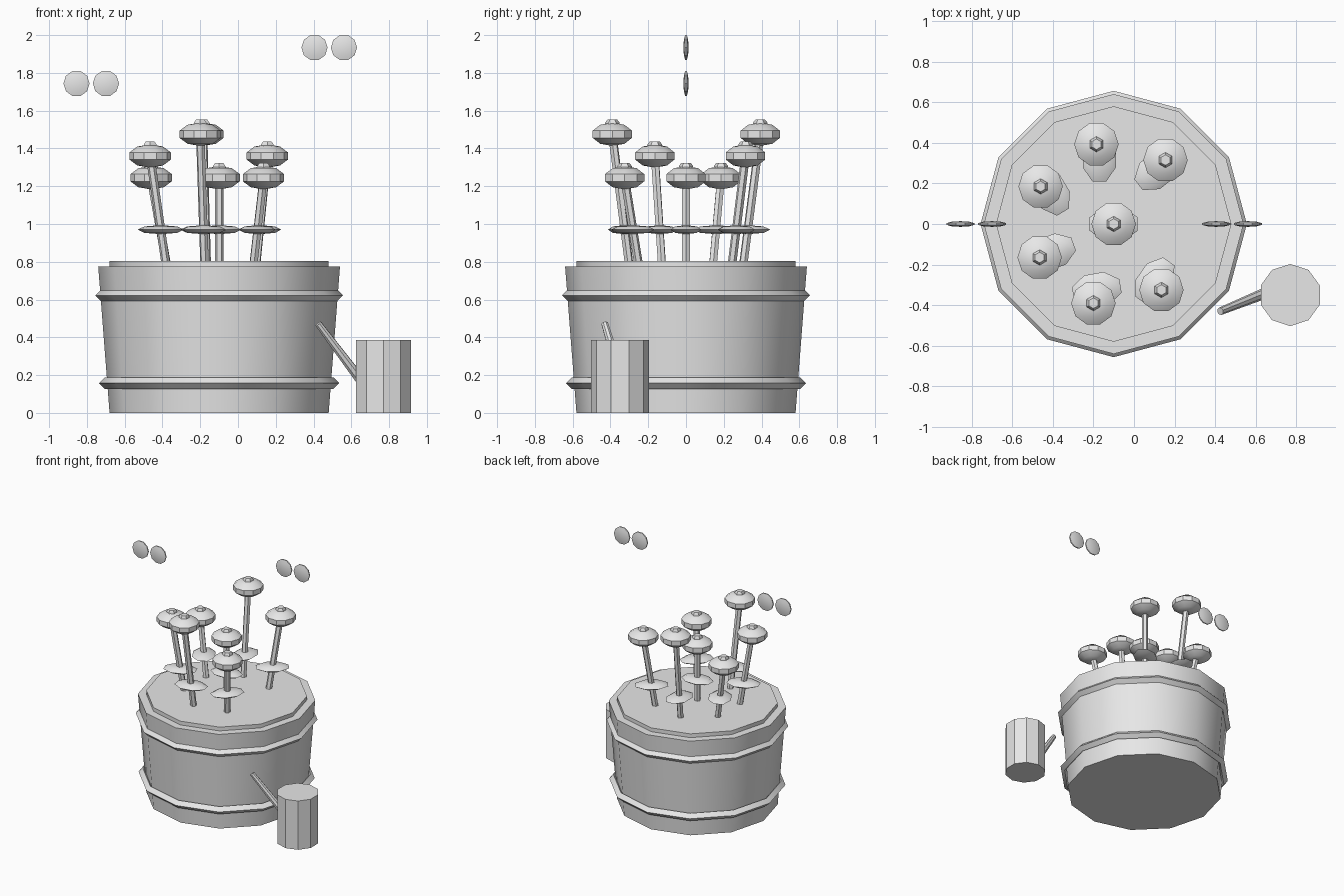
import bpy, bmesh, math
from mathutils import Vector, Matrix

cube = bpy.data.objects.get("Cube")
if cube:
    bpy.data.objects.remove(cube, do_unlink=True)

grey = bpy.data.materials.new("plain_grey")
grey.use_nodes = True
colour = (0.8, 0.8, 0.8, 1)
grey.diffuse_color = colour
grey.node_tree.nodes["Principled BSDF"].inputs["Base Color"].default_value = colour


def lathe(name, profile, sides, matrix, phase=0.0, closed=False):
    """Spin a (radius, height) profile around z, then place it with a matrix."""
    bm = bmesh.new()
    rings = []
    for r, z in profile:
        if r == 0:
            rings.append([bm.verts.new((0, 0, z))] * sides)
            continue
        angles = [math.tau * i / sides + phase for i in range(sides)]
        rings.append([bm.verts.new((r * math.cos(a), r * math.sin(a), z)) for a in angles])
    pairs = list(zip(rings, rings[1:]))
    if closed:
        pairs.append((rings[-1], rings[0]))
    for low, high in pairs:
        for i in range(sides):
            j = (i + 1) % sides
            corners = list(dict.fromkeys((low[i], low[j], high[j], high[i])))
            bm.faces.new(corners)
    if not closed:
        for ring, (r, z) in ((rings[0], profile[0]), (rings[-1], profile[-1])):
            if r > 0:
                bm.faces.new(ring)
    bmesh.ops.recalc_face_normals(bm, faces=bm.faces)
    mesh = bpy.data.meshes.new(name)
    bm.to_mesh(mesh)
    bm.free()
    mesh.transform(matrix)
    mesh.materials.append(grey)
    obj = bpy.data.objects.new(name, mesh)
    bpy.context.collection.objects.link(obj)
    bpy.ops.object.select_all(action='DESELECT')
    obj.select_set(True)
    bpy.context.view_layer.objects.active = obj
    bpy.ops.object.shade_smooth_by_angle(angle=math.radians(35))
    return obj


def ball(rings):
    """Profile of a unit sphere with the given number of bands."""
    steps = [math.pi * i / rings for i in range(1, rings)]
    return [(0, -1)] + [(math.sin(a), -math.cos(a)) for a in steps] + [(0, 1)]


def rod(name, start, end, r_start, r_end, sides):
    """Tapered rod between two points."""
    axis = end - start
    turn = axis.to_track_quat('Z', 'Y').to_matrix().to_4x4()
    profile = [(r_start, 0), (r_end, axis.length)]
    return lathe(name, profile, sides, Matrix.Translation(start) @ turn)


def placed(position, scale=(1, 1, 1), spin=0.0):
    return (Matrix.Translation(position) @ Matrix.Rotation(spin, 4, 'Z')
            @ Matrix.Diagonal((*scale, 1)))


centre = Vector((-0.1, 0, 0))

# Tub, soil and two hoops
lathe("tub", [(0.58, 0), (0.64, 0.775)], 12, placed(centre))
lathe("soil", [(0.58, 0.7), (0.58, 0.805)], 12, placed(centre))
for name, radius, z in (("lower_hoop", 0.606, 0.157), ("upper_hoop", 0.626, 0.622)):
    diamond = [(radius - 0.03, z), (radius, z - 0.03), (radius + 0.03, z), (radius, z + 0.03)]
    lathe(name, diamond, 12, placed(centre), closed=True)

# Flowers: head x, y, z and the turn of the leaf in degrees
flowers = [
    (-0.1, 0, 1.245, 0),
    (-0.46, 0.185, 1.245, -59),
    (-0.185, 0.393, 1.475, 90),
    (0.155, 0.315, 1.36, 38),
    (0.135, -0.325, 1.245, 55),
    (-0.2, -0.39, 1.475, 10),
    (-0.465, -0.165, 1.36, 20),
]
for n, (x, y, z, turn) in enumerate(flowers, 1):
    head = Vector((x, y, z))
    base = centre.lerp(Vector((x, y, 0)), 0.77)
    base.z = 0.78
    leaf = base.lerp(head, (0.97 - base.z) / (z - base.z))
    rod(f"stem_{n}", base, head, 0.023, 0.023, 6)
    lathe(f"leaf_{n}", ball(4), 8, placed(leaf, (0.128, 0.088, 0.024), math.radians(turn)),
          phase=math.pi / 8)
    lathe(f"flower_head_{n}", ball(5), 10, placed(head, (0.115, 0.115, 0.062)))
    lathe(f"flower_centre_{n}", [(0.038, 0.04), (0.038, 0.062), (0.026, 0.077)], 6,
          placed(head), phase=math.pi / 2)

# Butterflies: pairs of thin round wings
upright = Matrix.Rotation(math.pi / 2, 4, 'X')
for name, x, z in (("right_butterfly", -0.777, 1.744), ("left_butterfly", 0.483, 1.934)):
    for side, label in ((-1, "right_wing"), (1, "left_wing")):
        spot = placed((x + side * 0.078, 0, z))
        flat = Matrix.Diagonal((0.073, 0.073, 0.014, 1))
        lathe(f"{name}_{label}", ball(5), 10, spot @ upright @ flat)

# Watering can and spout
lathe("can_body", [(0.153, 0), (0.153, 0.387)], 10, placed((0.77, -0.35, 0)), phase=math.pi / 2)
rod("can_spout", Vector((0.66, -0.335, 0.16)), Vector((0.425, -0.43, 0.472)), 0.028, 0.019, 8)
